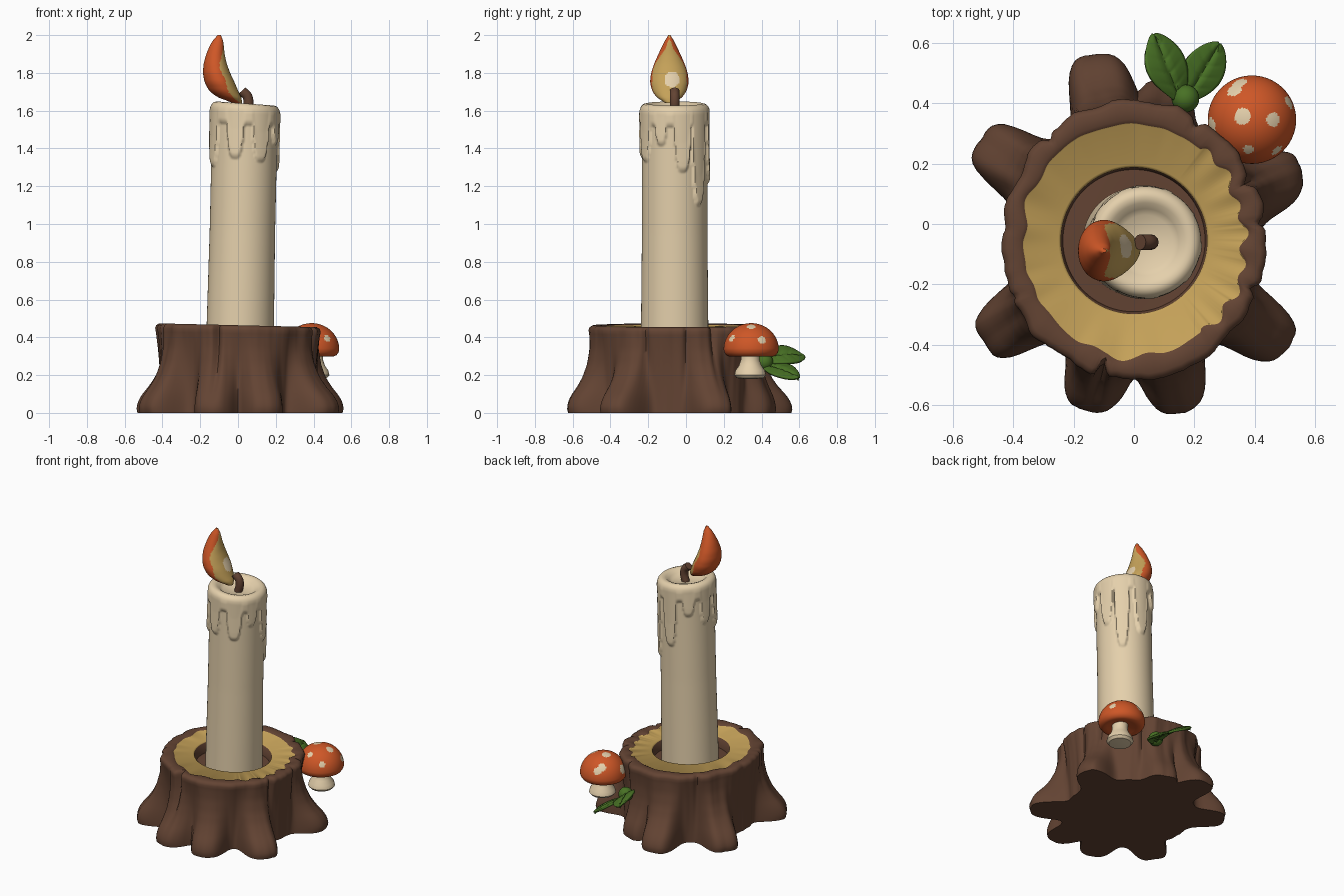
import bpy, bmesh
from math import sin, cos, pi, radians, exp, hypot
from mathutils import Vector, noise

cube = bpy.data.objects.get("Cube")
if cube:
    bpy.data.objects.remove(cube, do_unlink=True)


def material(name, r, g, b):
    m = bpy.data.materials.new(name)
    m.use_nodes = True
    m.diffuse_color = (r, g, b, 1)
    m.node_tree.nodes["Principled BSDF"].inputs["Base Color"].default_value = (r, g, b, 1)
    return m


bark = material("bark brown", 0.125, 0.057, 0.033)
wood = material("cut wood yellow", 0.56, 0.36, 0.10)
wax = material("wax cream", 0.78, 0.63, 0.41)
orange = material("bright orange", 0.62, 0.095, 0.02)
green = material("leaf green", 0.065, 0.165, 0.018)


def finish(name, bm, mats, angle=40):
    bmesh.ops.recalc_face_normals(bm, faces=bm.faces)
    me = bpy.data.meshes.new(name)
    bm.to_mesh(me)
    bm.free()
    ob = bpy.data.objects.new(name, me)
    bpy.context.collection.objects.link(ob)
    for m in mats:
        me.materials.append(m)
    bpy.ops.object.select_all(action='DESELECT')
    ob.select_set(True)
    bpy.context.view_layer.objects.active = ob
    bpy.ops.object.shade_smooth_by_angle(angle=radians(angle))
    return ob


def polar(name, rows, cols, point, mats, paint=None, angle=40):
    """Closed skin of stacked rings; point(row, angle) gives each vertex."""
    bm = bmesh.new()
    rings = [[bm.verts.new(point(i, 2 * pi * j / cols)) for j in range(cols)]
             for i in range(rows)]
    for i in range(rows - 1):
        for j in range(cols):
            k = (j + 1) % cols
            f = bm.faces.new((rings[i][j], rings[i][k], rings[i + 1][k], rings[i + 1][j]))
            if paint:
                f.material_index = paint(i, f.calc_center_median())
    bm.faces.new(rings[0])
    bm.faces.new(rings[-1])
    return finish(name, bm, mats, angle)


def gap(a, deg):
    """Signed angle from deg to a, in radians."""
    return (a - radians(deg) + pi) % (2 * pi) - pi


def blend(table, x):
    """Linear lookup in a short list of (key, value...) rows."""
    for p, q in zip(table, table[1:]):
        if x <= q[0]:
            t = max(0, (x - p[0]) / (q[0] - p[0]))
            return [u + (v - u) * t for u, v in zip(p[1:], q[1:])]
    return table[-1][1:]


# Stump: flared roots, grooved bark, cut top and candle hole
ROOTS = [(23, .595), (77, .53), (102, .63), (147, .61), (214, .60), (255, .58), (286, .585), (325, .62)]
NOTCHES = [(-104, .045), (-22, .025), (8, .02), (27, .025), (130, .02), (205, .015), (62, .02)]
FLARE = [(0, .97), (.02, 1), (.05, .98), (.09, .86), (.14, .62), (.19, .42), (.26, .24), (.34, .1), (.43, 0)]
SIDE = 22


def stump_point(i, a):
    c, s = cos(a), sin(a)
    oval = 1 + .06 * s * s
    tilt = 1 - .022 * c
    if i <= SIDE:
        z = .44 * i / SIDE
        r = (.41 + .026 * (z / .44) ** 3) * oval
        foot = blend(FLARE, z)[0]
        r += foot * max((R - r) * exp(-(gap(a, d) / (.225 - .08 * z)) ** 4) for d, R in ROOTS)
        r += .018 * noise.noise(Vector((c * 5, s * 5, z * 2)))
        r += .004 * noise.noise(Vector((c * 20, s * 20, z * 3)))
        r -= sum(n * exp(-(gap(a, d) / .035) ** 2) for d, n in NOTCHES) * z / .44
    else:
        inner = (.366 + .025 * noise.noise(Vector((c * 4, s * 4, 3)))) * oval
        if c > .6:
            inner += .012 * sin(a * 23)
        outer = stump_point(SIDE, a)
        ro = hypot(outer.x, outer.y + .055)
        r, z = [(ro - .006, .455), (ro - .022, .464), (inner + .012, .462), (inner, .456),
                (inner - .003, .453), (.25, .453), (.242, .447), (.235, .38), (.02, .38)][i - SIDE - 1]
    return Vector((r * c, r * s - .055, z * tilt))


polar("stump", SIDE + 10, 240, stump_point, [bark, wood],
      lambda i, p: 1 if SIDE + 4 <= i <= SIDE + 6 else 0, 50)

# Candle: leaning column with a wax coat that runs down in drips
DRIPS = [(-157, 1.29, .25), (-106, 1.34, .25), (-61, 1.33, .25), (-24, 1.42, .2), (14, 1.28, .23),
         (46, 1.10, .2), (88, 1.21, .23), (128, 1.42, .23), (165, 1.35, .2)]
LIP = [(.184, 1.608), (.178, 1.622), (.166, 1.634), (.15, 1.638), (.13, 1.632), (.11, 1.615),
       (.09, 1.6), (.01, 1.595)]
WAX_ROWS = 100


def candle_point(i, a):
    if i < WAX_ROWS:
        z = .37 + .67 * i / 20 if i < 20 else 1.04 + .55 * (i - 20) / (WAX_ROWS - 21)
        edge = min([1.52] + [zb + .11 * (gap(a, d) / w) ** 4 for d, zb, w in DRIPS])
        t = min(1, max(0, (z - edge) / .035))
        r = .179 - .006 * min(1, (z - .37) / .6) + .015 * t * (2 - t)
        r -= .003 * min(1, max(0, (z - edge - .06) / .1))
    else:
        r, z = LIP[i - WAX_ROWS]
    x = r * cos(a)
    lean = .01 + .028 * (z - .37) / 1.25
    return Vector((x + lean, r * sin(a) - .06, z - .07 * x * z / 1.6))


polar("candle", WAX_ROWS + len(LIP), 144, candle_point, [wax], None, 60)

# Wick: a short bent tube
cu = bpy.data.curves.new("wick", 'CURVE')
cu.dimensions = '3D'
cu.bevel_depth = .026
cu.bevel_resolution = 4
cu.use_fill_caps = True
sp = cu.splines.new('BEZIER')
path = [(.04, 1.57), (.052, 1.67), (.02, 1.705)]
sp.bezier_points.add(len(path) - 1)
for bp, (x, z) in zip(sp.bezier_points, path):
    bp.co = (x, -.06, z)
    bp.handle_left_type = bp.handle_right_type = 'AUTO'
wick = bpy.data.objects.new("wick", cu)
bpy.context.collection.objects.link(wick)
cu.materials.append(bark)

# Flame: curved teardrop given by height, left edge, right edge, half depth
FLAME = [(1.64, -.01, .02, .012), (1.66, -.09, .022, .058), (1.70, -.15, .003, .09),
         (1.75, -.177, -.018, .103), (1.80, -.186, -.042, .097), (1.85, -.182, -.06, .08),
         (1.90, -.168, -.071, .058), (1.95, -.147, -.076, .034), (1.98, -.127, -.08, .019), (2.0, -.104, -.094, .003)]


def flame_point(i, a):
    z = 1.64 + .36 * i / 48
    lo, hi, d = [sum(v) / 3 for v in zip(*(blend(FLAME, min(2, max(1.64, z + o))) for o in (-.012, 0, .012)))]
    return Vector(((lo + hi) / 2 + (hi - lo) / 2 * cos(a), -.088 + d * sin(a), z))


def flame_paint(i, p):
    lo, hi, d = blend(FLAME, p.z)
    side = (p.x - (lo + hi) / 2) / max(.001, (hi - lo) / 2)
    if hypot((p.y + .075) / .04, (p.z - 1.765) / .042) < 1 and side > 0:
        return 2
    return 1 if side > .36 + .08 * sin(p.z * 40) + 4 * max(0, p.z - 1.82) else 0


polar("flame", 49, 80, flame_point, [orange, wood, wax], flame_paint, 60)

# Mushroom: spotted cap over a flared stem
MX, MY, MZ = .39, .345, .335
CAP = [(.04, .318), (.09, .302), (.115, .298), (.132, .306), (.142, .32)]
SPOTS = [(-.4, .68, .6, .18), (-.28, .85, .45, .17), (-.22, .08, .95, .2), (.48, 0, .85, .17),
         (-.08, -.68, .7, .13), (.55, -.68, .4, .13), (.85, .4, .35, .15), (-.95, -.15, .35, .2)]


def cap_point(i, a):
    if i < len(CAP):
        r, z = CAP[i]
    else:
        t = (i - len(CAP)) / 35 * pi / 2
        r, z = .145 * cos(t) + .001, MZ + .14 * sin(t)
    return Vector((MX + r * cos(a), MY + r * sin(a), z))


def cap_paint(i, p):
    d = Vector((p.x - MX, p.y - MY, p.z - MZ)).normalized()
    return int(i >= len(CAP) and any(d.angle(Vector(s[:3])) < s[3] for s in SPOTS))


polar("mushroom_cap", len(CAP) + 36, 96, cap_point, [orange, wax], cap_paint)

STEM = [(.03, .18), (.07, .184), (.084, .2), (.078, .225), (.06, .25), (.05, .28), (.05, .31), (.056, .335)]
polar("mushroom_stem", len(STEM), 32,
      lambda i, a: Vector((MX + .01 + STEM[i][0] * cos(a), MY - .005 + STEM[i][0] * sin(a), STEM[i][1])), [wax])


# Leaves: arched blades with a creased midrib and side veins
def leaf(name, base, tip, side, width, arch):
    base, tip, side = Vector(base), Vector(tip), Vector(side).normalized()
    bm = bmesh.new()
    n, m = 36, 16
    grid = []
    for i in range(n + 1):
        t = i / n
        w = width * (.04 + .96 * max(0, sin(pi * t ** 1.1)) ** .65)
        row = []
        for j in range(m + 1):
            s = 2 * j / m - 1
            p = base.lerp(tip, t) + side * (w * s)
            vein = max(0, cos((t * 5 - abs(s) * .9) * 2 * pi)) ** 4 * (1 - abs(s))
            p.z += arch * sin(pi * t) - .01 * max(0, 1 - abs(s) * 4) - .005 * vein - .008 * s * s
            row.append(bm.verts.new(p))
        grid.append(row)
    for i in range(n):
        for j in range(m):
            bm.faces.new((grid[i][j], grid[i][j + 1], grid[i + 1][j + 1], grid[i + 1][j]))
    ob = finish(name, bm, [green], 50)
    mod = ob.modifiers.new("thickness", 'SOLIDIFY')
    mod.thickness = .014
    mod.offset = 0


leaf("upper_leaf", (.15, .41, .28), (.065, .625, .30), (.8, .3, -.6), .078, .025)
leaf("lower_leaf", (.17, .41, .25), (.28, .595, .19), (.8, -.5, -.4), .072, .015)

bm = bmesh.new()
bmesh.ops.create_uvsphere(bm, u_segments=24, v_segments=14, radius=.046)
bmesh.ops.translate(bm, verts=bm.verts, vec=(.17, .415, .27))
finish("leaf_bud", bm, [green])
